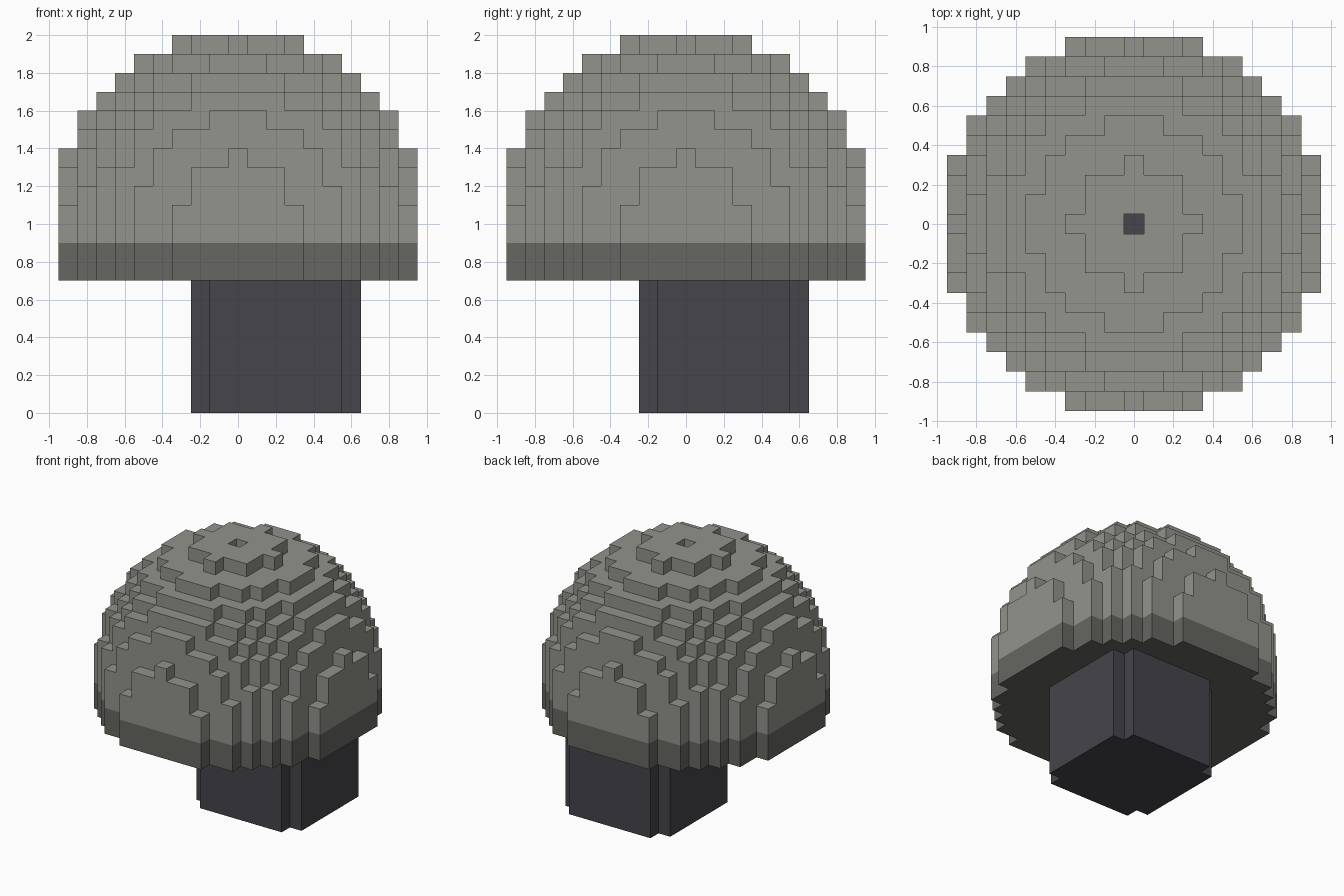
import bpy
import bmesh
from mathutils import Vector

cube = bpy.data.objects.get("Cube")
if cube:
    bpy.data.objects.remove(cube, do_unlink=True)

SIZE = 0.1          # edge of one block
CAP_BASE, CAP_MID, CAP_TOP = 7, 10, 20   # layer numbers
RIM_TOP = 9


def material(name, r, g, b):
    mat = bpy.data.materials.new(name)
    mat.use_nodes = True
    mat.diffuse_color = (r, g, b, 1)
    mat.node_tree.nodes["Principled BSDF"].inputs["Base Color"].default_value = (r, g, b, 1)
    return mat


cap_grey = material("warm grey", 0.292, 0.292, 0.262)
rim_grey = material("dark olive grey", 0.133, 0.136, 0.120)
stem_grey = material("charcoal", 0.060, 0.059, 0.070)

# Cap: block dome on a straight rim, with a narrow shaft down its middle
span = range(-9, 10)
cap = {(x, y, z)
       for x in span for y in span for z in range(CAP_BASE, CAP_TOP)
       if x * x + y * y + max(z - CAP_MID, 0) ** 2 <= 90 and (x, y) != (0, 0)}

# Stem: off-centre square column with notched corners
side = range(-2, 7)
ends = (side[0], side[-1])
stem = {(x, y, z)
        for x in side for y in side for z in range(CAP_BASE)
        if not (x in ends and y in ends)}

solid = cap | stem


def build_blocks(name, cells, mats, pick):
    """Make a mesh from the exposed faces of a set of blocks."""
    bm = bmesh.new()
    for cell in sorted(cells):
        for axis in range(3):
            for sign in (-1, 1):
                n = Vector((0, 0, 0))
                n[axis] = sign
                if tuple(int(c + d) for c, d in zip(cell, n)) in solid:
                    continue
                u = Vector((0, 0, 0))
                u[(axis + 1) % 3] = 1
                v = n.cross(u)
                mid = Vector(cell) + Vector((0, 0, 0.5)) + n / 2
                corners = [mid + (a * u + b * v) / 2
                           for a, b in ((-1, -1), (1, -1), (1, 1), (-1, 1))]
                face = bm.faces.new([bm.verts.new(c * SIZE) for c in corners])
                face.material_index = pick(cell)
    bmesh.ops.remove_doubles(bm, verts=bm.verts[:], dist=SIZE / 100)
    mesh = bpy.data.meshes.new(name)
    bm.to_mesh(mesh)
    bm.free()
    for mat in mats:
        mesh.materials.append(mat)
    obj = bpy.data.objects.new(name, mesh)
    bpy.context.collection.objects.link(obj)
    return obj


# The lowest layers of the cap form the darker rim
build_blocks("mushroom_cap", cap, [cap_grey, rim_grey], lambda c: int(c[2] < RIM_TOP))
build_blocks("mushroom_stem", stem, [stem_grey], lambda c: 0)
